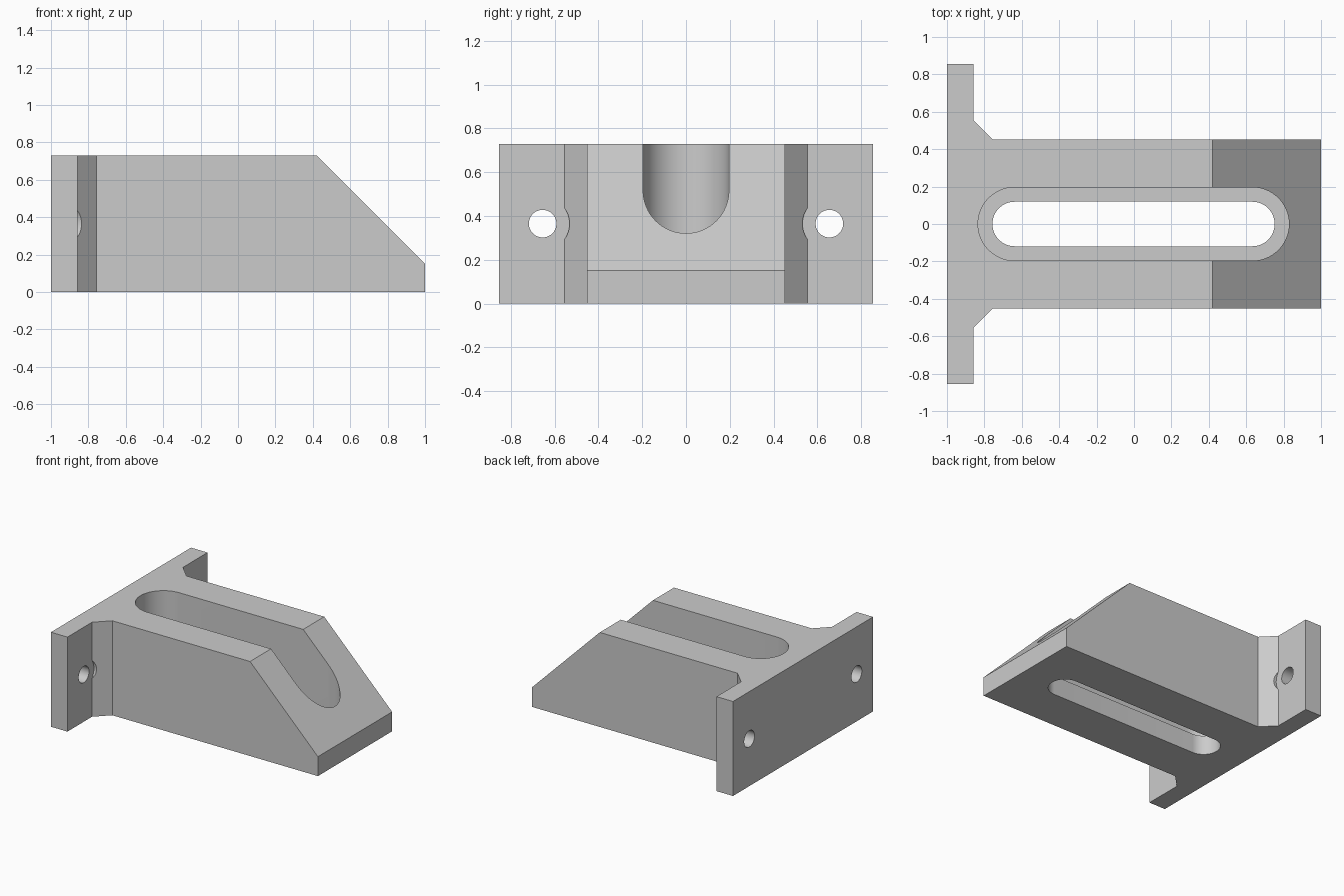
import bpy, bmesh
from math import pi, sin, cos, radians
from mathutils import Matrix

default = bpy.data.objects.get("Cube")
if default:
    bpy.data.objects.remove(default, do_unlink=True)

HEIGHT = 0.73

metal = bpy.data.materials.new("plain grey")
metal.use_nodes = True
grey = (0.6, 0.6, 0.6, 1)
metal.diffuse_color = grey
metal.node_tree.nodes["Principled BSDF"].inputs["Base Color"].default_value = grey


def prism(name, outline, low, high, turn=None):
    """Extrude a flat outline from low to high along z, then turn it."""
    bm = bmesh.new()
    face = bm.faces.new([bm.verts.new((x, y, low)) for x, y in outline])
    new = bmesh.ops.extrude_face_region(bm, geom=[face])["geom"]
    verts = [v for v in new if isinstance(v, bmesh.types.BMVert)]
    bmesh.ops.translate(bm, verts=verts, vec=(0, 0, high - low))
    bmesh.ops.recalc_face_normals(bm, faces=bm.faces)
    if turn:
        bm.transform(turn)
    mesh = bpy.data.meshes.new(name)
    bm.to_mesh(mesh)
    bm.free()
    mesh.materials.append(metal)
    obj = bpy.data.objects.new(name, mesh)
    bpy.context.collection.objects.link(obj)
    return obj


def slot_outline(x0, x1, r, steps=32):
    """Round-ended slot along x; x0 and x1 are the arc centres."""
    right = [(x1 + r * cos(a), r * sin(a))
             for a in (-pi / 2 + pi * i / steps for i in range(steps + 1))]
    left = [(x0 - r * cos(a), -r * sin(a))
            for a in (-pi / 2 + pi * i / steps for i in range(steps + 1))]
    return right + left


def circle(cx, cy, r, n=48):
    return [(cx + r * cos(2 * pi * i / n), cy + r * sin(2 * pi * i / n)) for i in range(n)]


# Body: block, gussets and mounting flange share one plan outline
half = [(1, 0.453), (-0.757, 0.453), (-0.859, 0.555), (-0.859, 0.855), (-1, 0.855)]
bracket = prism("slotted_bracket", half + [(x, -y) for x, y in reversed(half)], 0, HEIGHT)

# Cutters: sloped nose, stepped slot, flange holes with their screw-head clearance
along_y = Matrix.Rotation(pi / 2, 4, "X")
along_x = Matrix(((0, 0, 1, 0), (1, 0, 0, 0), (0, 1, 0, 0), (0, 0, 0, 1)))
cutters = [
    prism("nose_cutter", [(1.2, -0.05), (1.2, 0.93), (0.22, 0.93)], -1, 1, along_y),
    prism("wide_slot_cutter", slot_outline(-0.638, 0.633, 0.196), 0.15, 1),
    prism("narrow_slot_cutter", slot_outline(-0.638, 0.633, 0.119), -0.2, 0.5),
]
for side in (-1, 1):
    cutters.append(prism("hole_cutter", circle(side * 0.655, HEIGHT / 2, 0.063), -1.2, -0.8, along_x))
    cutters.append(prism("head_cutter", circle(side * 0.655, HEIGHT / 2, 0.123), -0.859, -0.6, along_x))

bpy.context.view_layer.objects.active = bracket
for cutter in cutters:
    cut = bracket.modifiers.new(cutter.name, "BOOLEAN")
    cut.operation = "DIFFERENCE"
    cut.solver = "EXACT"
    cut.object = cutter
    bpy.ops.object.modifier_apply(modifier=cut.name)
    bpy.data.objects.remove(cutter, do_unlink=True)

# Smooth the round walls, keep machined edges sharp
bpy.ops.object.select_all(action="DESELECT")
bracket.select_set(True)
bpy.ops.object.shade_smooth_by_angle(angle=radians(30))
